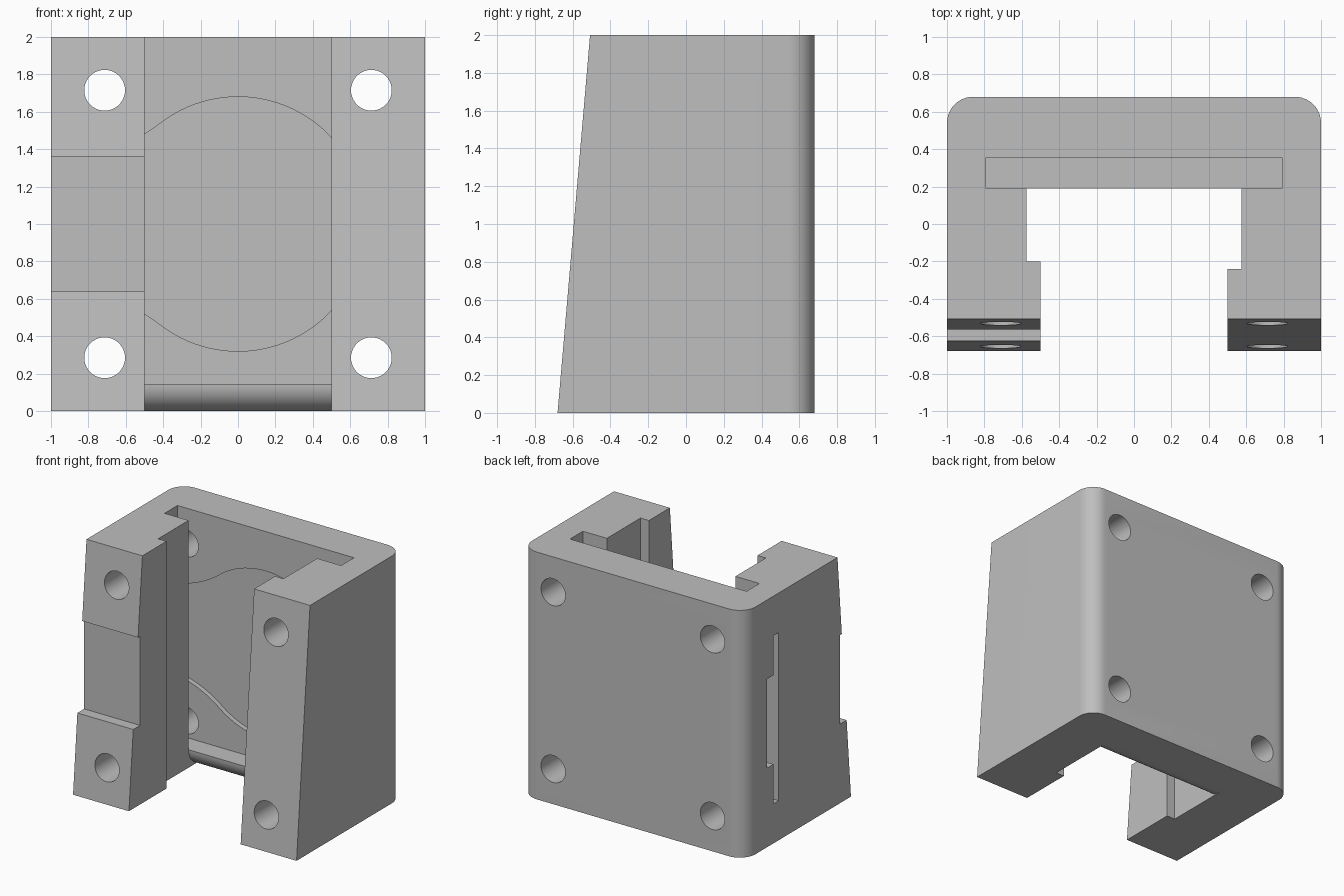
import bpy, bmesh
from math import sin, cos, pi, atan2, sqrt

old = bpy.data.objects.get("Cube")
if old:
    bpy.data.objects.remove(old, do_unlink=True)

grey = bpy.data.materials.new("plain_grey")
grey.use_nodes = True
colour = (0.52, 0.52, 0.52, 1)
grey.diffuse_color = colour
grey.node_tree.nodes["Principled BSDF"].inputs["Base Color"].default_value = colour


def arc(cx, cy, r, start, end, steps):
    """Points along a circular arc."""
    angles = [start + (end - start) * i / steps for i in range(steps + 1)]
    return [(cx + r * cos(a), cy + r * sin(a)) for a in angles]


def prism(name, outline, axis, low, high):
    """Extrude a 2D outline along one axis."""
    def place(p, d):
        return {"x": (d, p[0], p[1]), "y": (p[0], d, p[1]), "z": (p[0], p[1], d)}[axis]
    bm = bmesh.new()
    face = bm.faces.new([bm.verts.new(place(p, low)) for p in outline])
    extruded = bmesh.ops.extrude_face_region(bm, geom=[face])
    shift = place((0, 0), high - low)
    bmesh.ops.translate(bm, vec=shift, verts=[v for v in extruded["geom"] if isinstance(v, bmesh.types.BMVert)])
    bmesh.ops.recalc_face_normals(bm, faces=bm.faces)
    mesh = bpy.data.meshes.new(name)
    bm.to_mesh(mesh)
    bm.free()
    mesh.materials.append(grey)
    obj = bpy.data.objects.new(name, mesh)
    bpy.context.collection.objects.link(obj)
    return obj


def rect(a, b, c, d):
    return [(a, c), (b, c), (b, d), (a, d)]


# U-shaped bracket with rounded back corners and lipped arms
height, front, back, corner = 2.0, -0.68, 0.68, 0.14
outline = [(-1, front), (-0.5, front), (-0.5, -0.2), (-0.575, -0.2), (-0.575, 0.19),
           (0.575, 0.19), (0.575, -0.24), (0.5, -0.24), (0.5, front), (1, front)]
outline += arc(1 - corner, back - corner, corner, 0, pi / 2, 12)
outline += arc(corner - 1, back - corner, corner, pi / 2, pi, 12)
bracket = prism("bracket_body", outline, "z", 0, height)

# Lean the front of the arms backwards
for v in bracket.data.vertices:
    if v.co.z > 1 and v.co.y < front + 0.01:
        v.co.y = -0.508

cutters = []

# Tray slot, open at the top
cutters.append(prism("tray_slot", rect(-0.79, 0.79, 0.19, 0.355), "z", 0.145, 2.2))

# Rounded lower lip in front of the tray
lip = arc(0.335, 0.145, 0.145, 1.5 * pi, pi, 12)
cutters.append(prism("lip_rounding", [(0.1, 0.145), (0.1, -0.1), (0.335, -0.1)] + lip, "x", -0.575, 0.575))

# Round recess that flares smoothly into a side channel
radius, half, mid = 0.68, 0.36, 1.0
flare = 0.845
flare_z = half + flare
flare_x = -sqrt((radius + flare) ** 2 - flare_z ** 2)
join = atan2(flare_z, -flare_x)
upper = [(-1.1, half)] + arc(flare_x, flare_z, flare, -pi / 2, -join, 12)
upper += arc(0, 0, radius, pi - join, 0, 36)[1:]
recess = [(x, mid + z) for x, z in upper] + [(x, mid - z) for x, z in reversed(upper[:-1])]
cutters.append(prism("round_recess", recess, "y", 0.305, 0.395))

# Thin tall slit through the side wall
cutters.append(prism("side_slit", rect(-1.1, -0.7, mid - radius, mid + radius), "y", 0.245, 0.31))

# Notch across the front of one arm
cutters.append(prism("front_notch", rect(-1.1, -0.4, mid - half, mid + half), "y", -0.8, -0.538))

# Four bolt holes running front to back
for x in (-0.713, 0.713):
    for z in (0.285, 1.715):
        cutters.append(prism("bolt_hole", arc(x, z, 0.109, 0, 2 * pi, 40)[:-1], "y", -1, 1))

# Apply every cut, then discard the cutters
bpy.context.view_layer.objects.active = bracket
for cutter in cutters:
    cutter.hide_render = True
    cut = bracket.modifiers.new(cutter.name, "BOOLEAN")
    cut.operation = "DIFFERENCE"
    cut.solver = "EXACT"
    cut.object = cutter
    bpy.ops.object.modifier_apply(modifier=cut.name)
    bpy.data.objects.remove(cutter, do_unlink=True)

for obj in bpy.context.selected_objects:
    obj.select_set(False)
bracket.select_set(True)
bpy.ops.object.shade_smooth_by_angle(angle=pi / 6)
